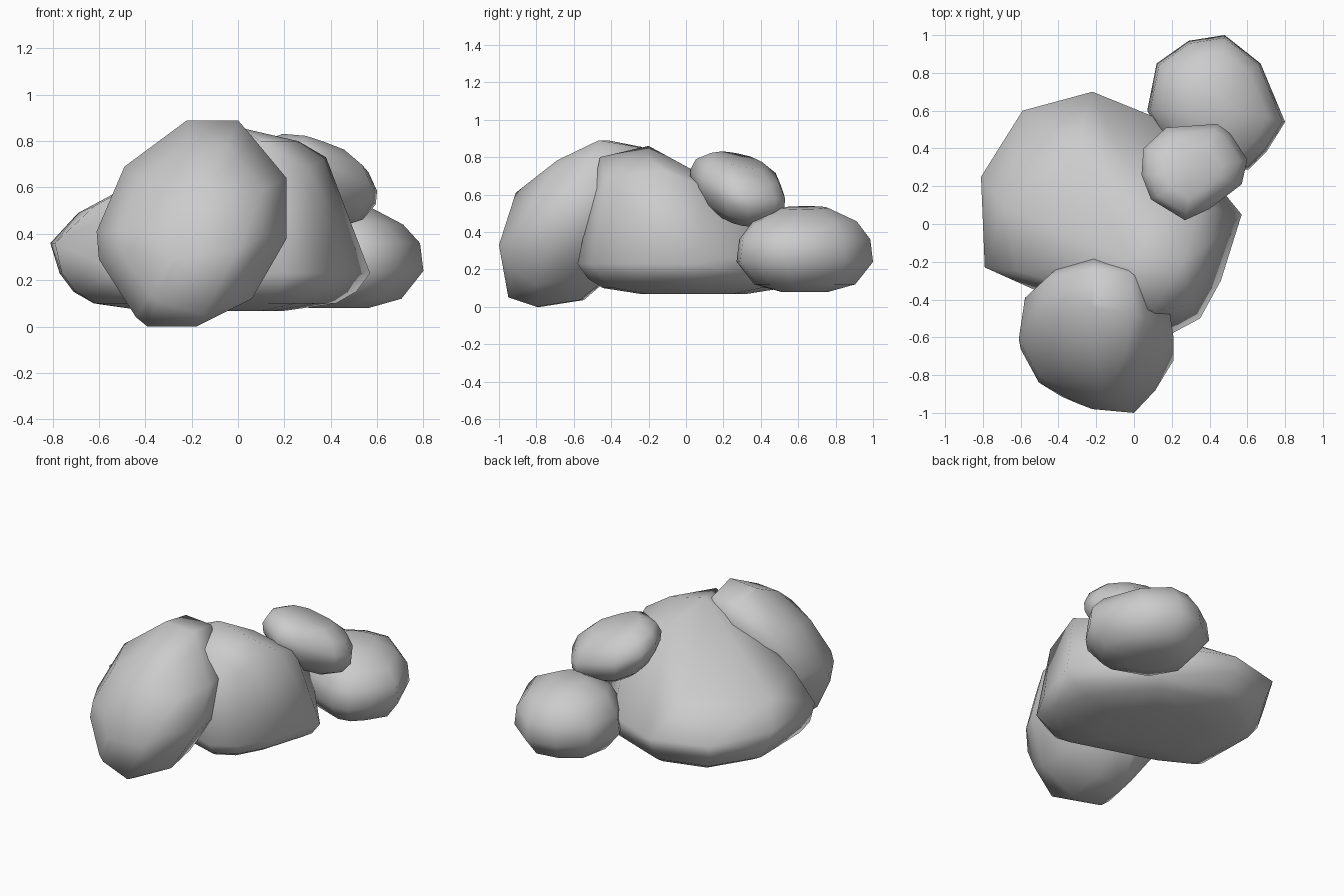
import bpy, bmesh, math

if "Cube" in bpy.data.objects:
    bpy.data.objects.remove(bpy.data.objects["Cube"])


def rock(name, outline, levels, place, extra=()):
    """Convex boulder: an outline scaled at several depths, plus a few corner points."""
    cu = (min(p[0] for p in outline) + max(p[0] for p in outline)) / 2
    cv = (min(p[1] for p in outline) + max(p[1] for p in outline)) / 2
    bm = bmesh.new()
    for h, s in levels:
        for u, v in outline:
            bm.verts.new(place(cu + (u - cu) * s, cv + (v - cv) * s, h))
    for p in extra:
        bm.verts.new(p)
    res = bmesh.ops.convex_hull(bm, input=bm.verts[:])
    junk = {g for g in res["geom_interior"] + res["geom_unused"]
            if isinstance(g, bmesh.types.BMVert)}
    bmesh.ops.delete(bm, geom=list(junk), context='VERTS')
    bmesh.ops.recalc_face_normals(bm, faces=bm.faces[:])
    mesh = bpy.data.meshes.new(name)
    bm.to_mesh(mesh)
    bm.free()
    ob = bpy.data.objects.new(name, mesh)
    bpy.context.collection.objects.link(ob)
    bpy.ops.object.select_all(action='DESELECT')
    ob.select_set(True)
    bpy.context.view_layer.objects.active = ob
    bpy.ops.object.shade_smooth_by_angle(angle=math.radians(80))
    return ob


# Front boulder: outline seen from the front, leaning backwards
rock("front_boulder",
     [(-.22, .89), (0, .89), (.06, .82), (.21, .64), (.21, .38), (.06, .12),
      (-.18, 0), (-.39, 0), (-.44, .04), (-.6, .29), (-.61, .41), (-.49, .69)],
     [(-.25, .4), (-.18, .76), (0, 1), (.22, .92), (.33, .65)],
     lambda x, z, h: (x, -.64 + .45 * (z - .45) + h - .12 * (x + .2)
                      + .15 * max(0, .3 - z), z),
     extra=[(-.15, -.91, .61), (0, -1, .33), (-.22, -.98, .3), (-.15, -.95, .05),
            (-.2, -.42, .89)])

# Large slab: flat underside, wide rim, high ridge on the right front
rock("large_boulder",
     [(-.22, .66), (-.57, .56), (-.77, .24), (-.76, -.22), (-.5, -.36), (.2, -.58),
      (.35, -.5), (.46, -.3), (.57, .05), (.2, .5)],
     [(.068, .45), (.1, .78), (.15, .91), (.23, 1)],
     lambda x, y, h: (x, y, h),
     extra=[(-.81, .25, .36), (-.79, -.23, .36), (-.59, .6, .33), (-.22, .70, .32),
            (.15, .55, .32), (-.69, .1, .49), (-.62, -.25, .52), (-.3, .4, .52),
            (0, -.2, .86), (.05, -.2, .845), (.26, -.2, .8), (.38, -.12, .73),
            (.1, -.46, .8), (.3, -.43, .68), (.35, .1, .64), (.1, .02, .74)])

# Small upper stone, tilted down to the right and back
rock("upper_stone",
     [(.04, .26), (.05, .4), (.17, .51), (.44, .53), (.51, .48), (.6, .34),
      (.57, .21), (.4, .08), (.27, .02), (.09, .13)],
     [(-.175, .45), (-.12, .78), (-.04, .98), (.02, 1), (.09, .87), (.145, .55)],
     lambda x, y, h: (x, y, .64 + h - .22 * (x - .32) - .22 * (y - .28)))

# Rear stone resting low, its top sloping slightly down to the right
rock("rear_stone",
     [(.07, .6), (.12, .85), (.29, .97), (.48, 1), (.67, .85), (.8, .54),
      (.7, .38), (.61, .29), (.5, .27), (.2, .38)],
     [(.08, .35), (.12, .74), (.24, 1), (.36, .96), (.46, .76), (.53, .34)],
     lambda x, y, h: (x, y, h - (.07 * (x - .43) if h > .4 else 0)))
